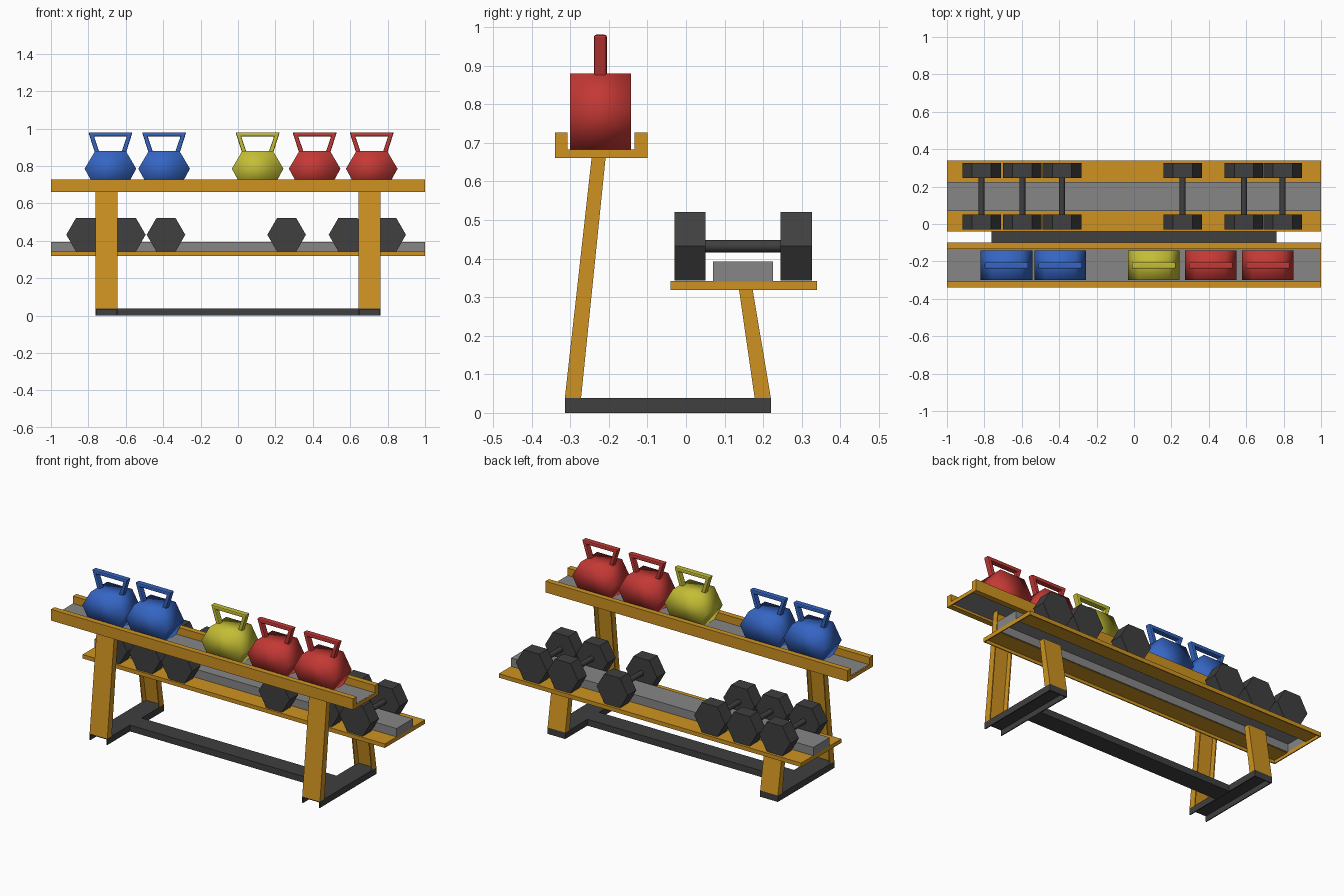
import bpy, bmesh, math
from mathutils import Vector

old = bpy.data.objects.get("Cube")
if old:
    bpy.data.objects.remove(old, do_unlink=True)


def material(name, rgb):
    m = bpy.data.materials.new(name)
    m.use_nodes = True
    m.diffuse_color = (*rgb, 1)
    bsdf = next(n for n in m.node_tree.nodes if n.type == 'BSDF_PRINCIPLED')
    bsdf.inputs["Base Color"].default_value = (*rgb, 1)
    bsdf.inputs["Roughness"].default_value = 0.6
    return m


orange = material("orange_paint", (0.62, 0.29, 0.015))
dark = material("dark_rubber", (0.05, 0.05, 0.05))
grey = material("grey_sheet", (0.24, 0.24, 0.24))
blue = material("blue_coat", (0.035, 0.13, 0.55))
yellow = material("yellow_coat", (0.55, 0.51, 0.035))
red = material("red_coat", (0.55, 0.04, 0.035))


def prism(name, profile, axis, a, b, mat, smooth=False):
    """Extrude a closed profile between a and b: axis 'x' takes (y, z), axis 'y' takes (x, z)."""
    def place(p, t):
        return (t, p[0], p[1]) if axis == 'x' else (p[0], t, p[1])
    bm = bmesh.new()
    lo = [bm.verts.new(place(p, a)) for p in profile]
    hi = [bm.verts.new(place(p, b)) for p in profile]
    n = len(profile)
    bm.faces.new(lo)
    bm.faces.new(hi)
    for i in range(n):
        j = (i + 1) % n
        bm.faces.new((lo[i], lo[j], hi[j], hi[i]))
    bmesh.ops.recalc_face_normals(bm, faces=bm.faces)
    for f in bm.faces:
        f.smooth = smooth
    mesh = bpy.data.meshes.new(name)
    bm.to_mesh(mesh)
    bm.free()
    mesh.materials.append(mat)
    ob = bpy.data.objects.new(name, mesh)
    bpy.context.collection.objects.link(ob)
    return ob


def box(name, x0, x1, y0, y1, z0, z1, mat):
    return prism(name, [(y0, z0), (y1, z0), (y1, z1), (y0, z1)], 'x', x0, x1, mat)


T = 0.006  # sheet thickness

# Upper tray: grey floor between two raised orange lips
box("upper_tray_floor", -0.995, 0.995, -0.31, -0.13, 0.674, 0.683, grey)
box("upper_front_lip", -1, 1, -0.34, -0.307, 0.66, 0.727, orange)
box("upper_rear_lip", -1, 1, -0.133, -0.10, 0.66, 0.727, orange)

# Lower shelf: two orange ledges with skirts and a hollow grey ridge
box("lower_front_ledge", -1, 1, -0.04, 0.07, 0.342 - T, 0.342, orange)
box("lower_rear_ledge", -1, 1, 0.225, 0.34, 0.342 - T, 0.342, orange)
box("lower_front_skirt", -1, 1, -0.04, -0.04 + T, 0.318, 0.342, orange)
box("lower_rear_skirt", -1, 1, 0.34 - T, 0.34, 0.318, 0.342, orange)
ridge = [(0.07, 0.338), (0.07, 0.392), (0.225, 0.392), (0.225, 0.338),
         (0.225 - T, 0.338), (0.225 - T, 0.392 - T), (0.07 + T, 0.392 - T), (0.07 + T, 0.338)]
prism("lower_ridge", ridge, 'x', -1, 1, grey)

for s, side in ((1, "left"), (-1, "right")):
    # End strips closing the shelves
    xa, xb = sorted((s * 1.0, s * (1 - T)))
    box(f"upper_end_strip_{side}", xa, xb, -0.34, -0.10, 0.66, 0.682, orange)
    box(f"lower_end_strip_{side}", xa, xb, -0.04, 0.34, 0.318, 0.341, orange)
    box(f"ridge_end_{side}", xa, xb, 0.07, 0.225, 0.341, 0.392, grey)

    # Legs: channel sections, open toward the inside of the frame
    x0, x1 = sorted((s * 0.762, s * 0.645))
    legs = {"front": ((-0.314, -0.272), (-0.243, -0.207), 0.675),
            "rear": ((0.22, 0.178), (0.17, 0.135), 0.336)}
    for leg, ((b0, b1), (t0, t1), top) in legs.items():
        d = math.copysign(0.008, b1 - b0)
        flange = [(b0, 0.038), (b1, 0.038), (t1, top), (t0, top)]
        web = [(b0, 0.038), (b0 + d, 0.038), (t0 + d, top), (t0, top)]
        prism(f"{leg}_leg_web_{side}", web, 'x', x0, x1, orange)
        prism(f"{leg}_leg_outer_flange_{side}", flange, 'x', x0, x0 + T, orange)
        prism(f"{leg}_leg_inner_flange_{side}", flange, 'x', x1 - T, x1, orange)

    # Foot: hollow channel open underneath and at the front
    box(f"foot_top_{side}", x0, x1, -0.314, 0.22, 0.038 - T, 0.038, dark)
    box(f"foot_wall_a_{side}", x0, x0 + T, -0.314, 0.22, 0, 0.038, dark)
    box(f"foot_wall_b_{side}", x1 - T, x1, -0.314, 0.22, 0, 0.038, dark)
    box(f"foot_back_{side}", x0, x1, 0.22 - T, 0.22, 0, 0.038, dark)

# Cross bar joining the feet
box("base_cross_bar", -0.65, 0.65, -0.10, 0.01, 0, 0.038, dark)

# Kettlebells: six-sided body and a flared handle
for i, (x, coat) in enumerate(((-0.682, blue), (-0.395, blue), (0.105, yellow),
                               (0.41, red), (0.715, red)), 1):
    half = [(0.082, 0.683), (0.138, 0.785), (0.082, 0.88)]
    body = [(x + u, z) for u, z in half] + [(x - u, z) for u, z in reversed(half)]
    prism(f"kettlebell_body_{i}", body, 'y', -0.30, -0.143, coat, smooth=True)
    arm = [(0.058, 0.87), (0.083, 0.87), (0.118, 0.98)]
    inner = [(0.088, 0.958), (0.058, 0.87)]
    frame = ([(x + u, z) for u, z in arm] + [(x - u, z) for u, z in reversed(arm)]
             + [(x - u, z) for u, z in reversed(inner[:1])] + [(x + u, z) for u, z in inner[:1]])
    handle = prism(f"kettlebell_handle_{i}", frame, 'y', -0.239, -0.205, coat)
    bev = handle.modifiers.new("soft_edges", 'BEVEL')
    bev.width = 0.006
    bev.segments = 2

# Dumbbells: two hexagonal heads on a round grip
R, ZC = 0.103, 0.432
for i, x in enumerate((-0.815, -0.597, -0.385, 0.26, 0.588, 0.795), 1):
    def ring(r, n):
        return [(x + r * math.cos(k * math.tau / n), ZC + r * math.sin(k * math.tau / n))
                for k in range(n)]
    prism(f"dumbbell_front_head_{i}", ring(R, 6), 'y', -0.03, 0.05, dark)
    prism(f"dumbbell_rear_head_{i}", ring(R, 6), 'y', 0.245, 0.326, dark)
    grip = prism(f"dumbbell_grip_{i}", ring(0.016, 12), 'y', 0.045, 0.25, dark)
    for f in grip.data.polygons:
        f.use_smooth = len(f.vertices) == 4
